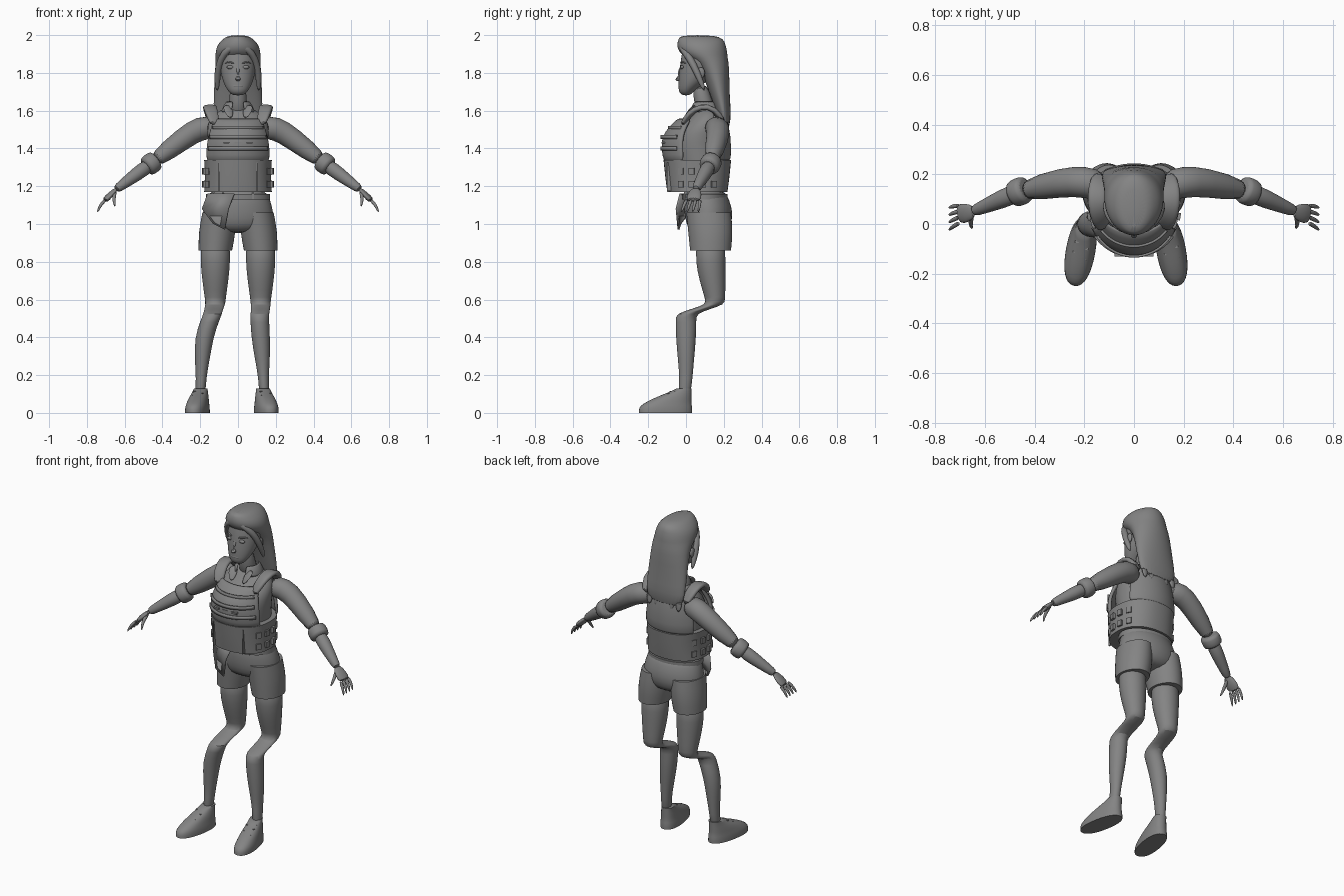
import bpy, bmesh, math
from mathutils import Vector, Matrix

default = bpy.data.objects.get("Cube")
if default:
    bpy.data.objects.remove(default, do_unlink=True)

# One plain grey for the whole figure
grey = bpy.data.materials.new("plain grey")
grey.use_nodes = True
shade = (.23, .23, .23, 1)
grey.diffuse_color = shade
grey.node_tree.nodes["Principled BSDF"].inputs["Base Color"].default_value = shade

RIGHT, BACK, UP = Vector((1, 0, 0)), Vector((0, 1, 0)), Vector((0, 0, 1))


def finish(name, bm, mirror=False, thick=0, smooth=True):
    """Turn a bmesh into a named, shaded object with its modifiers."""
    mesh = bpy.data.meshes.new(name)
    bmesh.ops.recalc_face_normals(bm, faces=bm.faces[:])
    bm.to_mesh(mesh)
    bm.free()
    mesh.materials.append(grey)
    obj = bpy.data.objects.new(name, mesh)
    bpy.context.collection.objects.link(obj)
    bpy.ops.object.select_all(action='DESELECT')
    obj.select_set(True)
    bpy.context.view_layer.objects.active = obj
    bpy.ops.object.shade_smooth_by_angle(angle=math.radians(60))
    if thick:
        solid = obj.modifiers.new("thickness", 'SOLIDIFY')
        solid.thickness = thick
        solid.offset = 0
    if smooth:
        subdivision = obj.modifiers.new("smooth", 'SUBSURF')
        subdivision.levels = subdivision.render_levels = 1
    if mirror:
        obj.modifiers.new("mirror", 'MIRROR')
    return obj


def skin(name, rings, sides=20, power=2, arc=None, crisp=False, **options):
    """Join rings given as (centre, half width vector, half depth vector)."""
    bm = bmesh.new()
    start, end = arc or (0, 360)
    count = sides + 1 if arc else sides
    loops = []
    for centre, wide, deep in rings:
        loop = []
        for k in range(count):
            angle = math.radians(start + (end - start) * k / sides)
            c, s = (math.copysign(abs(value) ** (2 / power), value)
                    for value in (math.cos(angle), math.sin(angle)))
            loop.append(bm.verts.new(centre + wide * c + deep * s))
        loops.append(loop)
    for low, high in zip(loops, loops[1:]):
        for k in range(sides):
            j = (k + 1) % count
            bm.faces.new((low[k], low[j], high[j], high[k]))
    if not arc:
        caps = [bm.faces.new(loops[0]), bm.faces.new(loops[-1])]
        if crisp:
            crease = bm.edges.layers.float.new("crease_edge")
            for cap in caps:
                for edge in cap.edges:
                    edge[crease] = 1
    return finish(name, bm, **options)


def stack(name, rows, **options):
    """Level rings: x, y, z, half width, half depth."""
    rings = [(Vector((x, y, z)), RIGHT * rx, BACK * ry) for x, y, z, rx, ry in rows]
    return skin(name, rings, **options)


def limb(name, points, radii, flat=1, sides=12, **options):
    """A tapering tube through a few joints; flat thins it."""
    points = [Vector(p) for p in points]
    rings = []
    for i, (point, radius) in enumerate(zip(points, radii)):
        along = points[min(i + 1, len(points) - 1)] - points[max(i - 1, 0)]
        wide = along.cross(UP).normalized()
        deep = wide.cross(along).normalized()
        rings.append((point, wide * radius, deep * radius * flat))
    return skin(name, rings, sides=sides, **options)


def box(name, place, size, turn=0, **options):
    bm = bmesh.new()
    bmesh.ops.create_cube(bm, size=1)
    bm.transform(Matrix.Translation(place) @ Matrix.Rotation(turn, 4, 'Z')
                 @ Matrix.Diagonal((*size, 1)))
    return finish(name, bm, smooth=False, **options)


def blob(name, place, size, **options):
    bm = bmesh.new()
    bmesh.ops.create_uvsphere(bm, u_segments=16, v_segments=10, radius=1)
    bm.transform(Matrix.Translation(place) @ Matrix.Diagonal((*size, 1)))
    return finish(name, bm, smooth=False, **options)


# Head and face
stack("head", [(0, 0, 1.68, .03, .02), (0, 0, 1.7, .05, .04), (0, .02, 1.73, .07, .06),
               (0, .05, 1.78, .09, .09), (0, .08, 1.86, .1, .11),
               (0, .09, 1.93, .1, .11), (0, .09, 1.97, .07, .08)])
limb("nose", [(0, -.02, 1.84), (0, -.04, 1.79), (0, -.05, 1.77), (0, -.03, 1.76)],
     [.01, .01, .02, .01])
blob("eye", (.04, -.02, 1.83), (.02, .01, .01), mirror=True)
blob("lips", (0, -.03, 1.73), (.03, .01, .01))
blob("ear", (.1, .08, 1.8), (.01, .02, .03), mirror=True)
limb("eyebrow", [(.02, -.03, 1.85), (.05, -.02, 1.86), (.07, 0, 1.85)],
     [.004, .005, .003], mirror=True)

# Long straight hair, swept fringe and ragged ends
stack("hair", [(0, .21, 1.5, .12, .02), (0, .2, 1.59, .13, .04), (0, .18, 1.68, .13, .05),
               (0, .15, 1.84, .12, .08), (0, .11, 1.88, .12, .11),
               (0, .09, 1.91, .12, .13), (0, .08, 1.95, .11, .13),
               (0, .08, 1.98, .08, .12), (0, .06, 2, .05, .09)], sides=28)
limb("fringe", [(0, -.02, 1.95), (.05, -.02, 1.93), (.09, .02, 1.88), (.11, .06, 1.8),
                (.11, .1, 1.7)], [.02, .02, .02, .02, .01], mirror=True)
for i in range(5):
    x = (i - 2) * .05
    limb("hair_lock", [(x, .21, 1.55), (x, .22, 1.48)], [.03, .01], flat=.5)

# Neck, shirt body and collar
limb("neck", [(0, .11, 1.58), (0, .09, 1.65), (0, .07, 1.74)], [.06, .045, .045], sides=16)
stack("shirt_body", [(0, .09, 1.15, .15, .11), (0, .08, 1.3, .15, .13),
                     (0, .06, 1.44, .16, .15), (0, .09, 1.52, .17, .12),
                     (0, .12, 1.58, .14, .08), (0, .11, 1.62, .06, .05)])
stack("collar", [(0, .1, 1.59, .09, .09), (0, .1, 1.65, .06, .06)],
      arc=(-68, 248), thick=.01)
limb("collar_flap", [(.06, .05, 1.63), (.05, .02, 1.6), (.04, -.01, 1.56)],
     [.02, .03, .01], flat=.3, mirror=True)

# Protective vest: waist wrap, front and back plates, bands and straps
stack("vest_waist", [(0, .06, 1.17, .18, .16), (0, .06, 1.24, .175, .17),
                     (0, .06, 1.34, .18, .18)], sides=32, power=2.3, crisp=True)
front = [(0, .06, 1.33, .18, .17), (0, .06, 1.4, .18, .18), (0, .06, 1.46, .17, .18),
         (0, .06, 1.51, .15, .14), (0, .07, 1.56, .14, .1)]
stack("vest_front", front, arc=(-155, -25), thick=.02)
stack("vest_back", [(0, .09, 1.33, .18, .14), (0, .09, 1.46, .17, .14),
                    (0, .1, 1.6, .13, .1)], arc=(25, 155), thick=.02)
for x, y, z, rx, ry in front[1:4]:
    stack("vest_band", [(x, y, z + step, rx + .01, ry + .01) for step in (-.01, .01)],
          arc=(-145, -35), thick=.01, smooth=False)
limb("shoulder_strap", [(.12, -.02, 1.52), (.14, .02, 1.59), (.15, .08, 1.625),
                        (.15, .15, 1.615), (.13, .2, 1.53)],
     [.03, .035, .037, .037, .035], flat=.45, power=3, mirror=True)
for x in (-.06, 0, .06):
    box("front_loop", (x, -.12, 1.43), (.035, .02, .01))
for i in range(4):
    angle = math.radians(20 * i - 30)
    for z in (1.21, 1.28):
        place = (.18 * math.cos(angle), .06 + .17 * math.sin(angle), z)
        box("side_loop", place, (.02, .03, .035), angle, mirror=True)
box("waist_seam", (.1, -.09, 1.25), (.006, .02, .15), mirror=True)

# Shorts with belt and draped front flap
stack("shorts_hips", [(0, .1, 1.19, .15, .1), (0, .11, 1.13, .17, .12),
                      (0, .12, 1.06, .19, .13), (0, .12, 1, .19, .12),
                      (0, .12, .95, .13, .09)], sides=28)
stack("shorts_leg", [(.1, .12, 1.06, .09, .12), (.11, .13, .96, .1, .12),
                     (.12, .13, .86, .09, .11)], crisp=True, mirror=True)
stack("belt", [(0, .1, z, .17, .12) for z in (1.13, 1.16)], sides=32, smooth=False)
box("belt_loop", (.08, 0, 1.15), (.01, .02, .04), mirror=True)
flap = bmesh.new()
flap.faces.new([flap.verts.new(corner) for corner in (
    (-.16, 0, 1.16), (-.02, -.03, 1.16), (-.05, -.05, 1.08),
    (-.07, -.04, .97), (-.13, -.03, 1), (-.19, .03, 1.08))])
finish("front_flap", flap, thick=.01, smooth=False)

# Sleeves, forearms and hands hang from shared joints
shoulder, elbow = Vector((.2, .17, 1.51)), Vector((.46, .13, 1.32))
wrist, knuckles = Vector((.65, .05, 1.18)), Vector((.7, .04, 1.13))
limb("sleeve", [(.12, .15, 1.51), shoulder, (.28, .17, 1.46), elbow],
     [.06, .065, .06, .045], sides=20, mirror=True)
limb("sleeve_cuff", [elbow.lerp(wrist, t) for t in (-.15, -.08, .08, .15)],
     [.05, .057, .057, .05], sides=20, mirror=True)
limb("forearm", [elbow, elbow.lerp(wrist, .4), elbow.lerp(wrist, .8), wrist],
     [.042, .038, .027, .023], sides=16, mirror=True)
limb("palm", [wrist.lerp(knuckles, t) for t in (-.2, .5, 1.2)],
     [.024, .04, .042], flat=.4, sides=16, mirror=True)
for i in range(4):
    spread = BACK * (i - 1.5) * .023
    limb("finger", [knuckles + spread, spread * 1.2 + Vector((.73, .03, 1.1)),
                    spread * 1.3 + Vector((.745, .02, 1.06))],
         [.011, .009, .005], sides=8, mirror=True)
limb("thumb", [wrist, (.66, 0, 1.13), (.65, -.02, 1.09)], [.014, .01, .005],
     sides=8, mirror=True)

# Legs: the thigh steps forward to the shin; the right shin stands wider
leg_rows = [(.12, .13, .92, .08, .08), (.12, .13, .8, .08, .08), (.12, .14, .7, .07, .07),
            (.12, .155, .6, .055, .053), (.12, .155, .575, .053, .05),
            (.12, .08, .55, .05, .05), (.115, 0, .525, .05, .055),
            (.115, 0, .49, .05, .055), (.12, 0, .4, .05, .054), (.13, 0, .28, .04, .043),
            (.135, 0, .18, .026, .034), (.14, -.01, .09, .03, .035)]
shoe_rows = [(0, -.11, 0, .06, .145), (0, -.11, .03, .06, .145), (0, -.1, .05, .055, .13),
             (0, -.07, .08, .05, .1), (0, -.03, .11, .04, .06), (0, -.01, .13, .036, .04)]
for side, sign, spread, heel in (("left", 1, 0, .13), ("right", -1, .06, .195)):
    stack(side + "_leg", [(sign * (x + spread * max(0, min(1, (.57 - z) * 7))), y, z, rx, ry)
                          for x, y, z, rx, ry in leg_rows])
    parts = [stack(side + "_shoe", shoe_rows, power=2.3, crisp=True)]
    parts += [box(side + "_lace", (0, -.07 - .02 * i, .11 - .01 * i), (.06, .01, .01),
                  .3 * (-1) ** i) for i in range(4)]
    for part in parts:
        part.location.x = sign * heel
        part.rotation_euler.z = sign * .18
